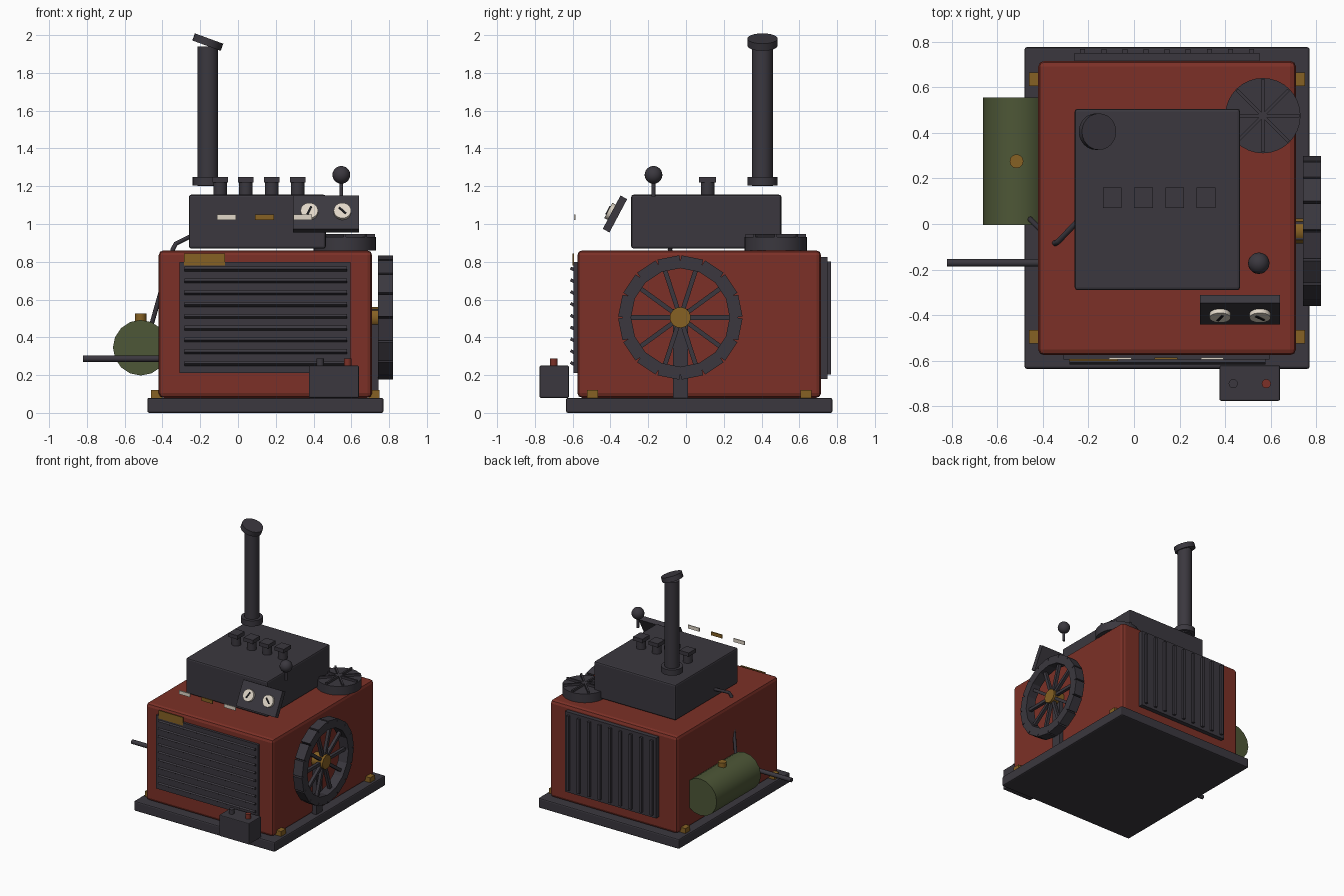
import bpy, math
from mathutils import Vector, Matrix

cube = bpy.data.objects.get("Cube")
if cube:
    bpy.data.objects.remove(cube, do_unlink=True)


def material(name, r, g, b):
    m = bpy.data.materials.new(name)
    m.use_nodes = True
    m.diffuse_color = (r, g, b, 1)
    m.node_tree.nodes["Principled BSDF"].inputs["Base Color"].default_value = (r, g, b, 1)
    return m


RED = material("oxide red", 0.2, 0.03, 0.02)
IRON = material("dark iron", 0.043, 0.039, 0.049)
GREEN = material("olive green", 0.075, 0.095, 0.038)
BRASS = material("brass", 0.24, 0.12, 0.017)
WHITE = material("ivory", 0.75, 0.68, 0.58)
BLACK = material("black", 0.012, 0.012, 0.014)


def finish(name, mat, smooth=False):
    ob = bpy.context.object
    ob.name = ob.data.name = name
    ob.data.materials.append(mat)
    if smooth:
        bpy.ops.object.shade_smooth_by_angle(angle=math.radians(35))
    return ob


def box(name, centre, size, mat, bevel=0, rot=(0, 0, 0)):
    bpy.ops.mesh.primitive_cube_add(size=1, location=centre, rotation=rot)
    ob = finish(name, mat)
    ob.data.transform(Matrix.Diagonal((*size, 1)))
    if bevel:
        mod = ob.modifiers.new("edge", "BEVEL")
        mod.width, mod.segments = bevel, 2
    return ob


def span(name, x, y, z, mat, bevel=0):
    """Box from its limits along each axis."""
    lims = (x, y, z)
    return box(name, [(a + b) / 2 for a, b in lims], [b - a for a, b in lims], mat, bevel)


def rod(name, start, end, radius, mat, sides=24):
    a, b = Vector(start), Vector(end)
    turn = (b - a).to_track_quat("Z", "Y").to_euler()
    bpy.ops.mesh.primitive_cylinder_add(vertices=sides, radius=radius, depth=(b - a).length,
                                        location=(a + b) / 2, rotation=turn)
    return finish(name, mat, True)


# Base plate, housing and engine block
span("base_plate", (-0.48, 0.77), (-0.635, 0.775), (0, 0.08), IRON, 0.01)
span("housing", (-0.42, 0.71), (-0.575, 0.715), (0.08, 0.86), RED, 0.025)
span("engine_block", (-0.26, 0.465), (-0.29, 0.505), (0.87, 1.155), IRON, 0.012)

# Mounting feet
for x in (-0.43, 0.72):
    for y in (-0.495, 0.635):
        box("mounting_foot", (x, y, 0.1), (0.06, 0.06, 0.04), BRASS)

# Exhaust stack with collar and tilted rain cap
rod("exhaust_stack", (-0.16, 0.405, 1.2), (-0.16, 0.405, 1.94), 0.055, IRON)
rod("exhaust_collar", (-0.16, 0.405, 1.205), (-0.16, 0.405, 1.25), 0.08, IRON)
tilt = Vector((math.sin(0.35), 0, math.cos(0.35))) * 0.02
cap = Vector((-0.16, 0.405, 1.963))
rod("rain_cap", cap - tilt, cap + tilt, 0.08, IRON)

# Four plugs along the block
for i in range(4):
    x = -0.095 + 0.137 * i
    rod("plug_stem", (x, 0.115, 1.15), (x, 0.115, 1.23), 0.036, IRON, 16)
    box("plug_cap", (x, 0.115, 1.235), (0.082, 0.09, 0.03), IRON)

# Control lever
rod("lever_rod", (0.547, -0.172, 1.145), (0.547, -0.172, 1.25), 0.01, IRON, 12)
bpy.ops.mesh.primitive_uv_sphere_add(segments=20, ring_count=12, radius=0.047,
                                     location=(0.547, -0.172, 1.26))
finish("lever_knob", IRON, True)

# Sloping gauge panel with two dials
lean = math.radians(-28)
panel = Vector((0.465, -0.376, 1.053))
frame = Matrix.Translation(panel) @ Matrix.Rotation(lean, 4, "X")
box("gauge_panel", panel, (0.35, 0.04, 0.2), IRON, 0, (lean, 0, 0))
for x, angle in ((-0.0875, 25), (0.0875, -45)):
    rod("gauge_dial", frame @ Vector((x, -0.015, 0)), frame @ Vector((x, -0.04, 0)), 0.046, WHITE)
    needle = box("gauge_needle", (0, 0, 0), (0.01, 0.006, 0.05), BLACK)
    needle.matrix_world = (frame @ Matrix.Translation((x, -0.042, 0))
                           @ Matrix.Rotation(math.radians(angle), 4, "Y"))

# Round cooling fan cover with raised vanes
fan = Vector((0.565, 0.475, 0))
rod("fan_cover", fan + Vector((0, 0, 0.86)), fan + Vector((0, 0, 0.93)), 0.165, IRON, 32)
for i in range(4):
    box("fan_vane", fan + Vector((0, 0, 0.936)), (0.32, 0.014, 0.022), IRON,
        0, (0, 0, math.pi / 4 * i))

# Flywheel: segmented rim, spokes, hub and support post
hub = Vector((0.78, -0.03, 0.505))


def around(angle, radius):
    return hub + Vector((0, math.cos(angle), math.sin(angle))) * radius


for i in range(16):
    a = math.tau * (i + 0.5) / 16
    box("flywheel_rim", around(a, 0.29), (0.08, 0.068, 0.117), IRON, 0, (a, 0, 0))
for i in range(10):
    a = math.tau * i / 10
    box("flywheel_spoke", around(a, 0.155), (0.025, 0.23, 0.024), IRON, 0, (a, 0, 0))
rod("flywheel_hub", hub - Vector((0.07, 0, 0)), hub + Vector((0.03, 0, 0)), 0.055, BRASS)
span("flywheel_post", (0.705, 0.745), (-0.07, 0.01), (0.08, 0.55), IRON)

# Front grille with angled slats
span("front_grille", (-0.31, 0.595), (-0.595, -0.57), (0.21, 0.8), IRON)
for i in range(9):
    box("front_slat", (0.147, -0.598, 0.26 + 0.0625 * i), (0.86, 0.03, 0.016), IRON,
        0, (math.radians(-30), 0, 0))

# Rear radiator with upright fins
span("rear_radiator", (-0.26, 0.55), (0.71, 0.75), (0.18, 0.825), IRON)
for i in range(9):
    box("rear_fin", (-0.225 + 0.0925 * i, 0.755, 0.5025), (0.022, 0.026, 0.6), IRON)

# Maker's plate and label strips
span("brass_plate", (-0.285, -0.07), (-0.6, -0.592), (0.78, 0.845), BRASS)
for x, mat in ((-0.06, WHITE), (0.14, BRASS), (0.343, WHITE)):
    box("label_strip", (x, -0.59, 1.035), (0.1, 0.008, 0.028), mat)

# Battery with two terminals
span("battery", (0.375, 0.64), (-0.775, -0.62), (0.08, 0.25), IRON, 0.006)
for x, mat in ((0.435, IRON), (0.58, RED)):
    rod("battery_terminal", (x, -0.7, 0.24), (x, -0.7, 0.287), 0.02, mat, 16)

# Fuel tank, filler cap and starting handle
rod("fuel_tank", (-0.515, -0.005, 0.345), (-0.515, 0.555, 0.345), 0.147, GREEN, 16)
rod("filler_cap", (-0.515, 0.275, 0.47), (-0.515, 0.275, 0.525), 0.03, BRASS)
rod("starting_handle", (-0.82, -0.17, 0.287), (-0.4, -0.17, 0.287), 0.017, IRON, 16)

# Fuel line from the tank up to the block
path = [(-0.24, 0.02, 0.94), (-0.33, -0.075, 0.895), (-0.345, -0.085, 0.865), (-0.46, 0.025, 0.46)]
curve = bpy.data.curves.new("fuel_line", "CURVE")
curve.dimensions = "3D"
curve.bevel_depth = 0.012
curve.use_fill_caps = True
line = curve.splines.new("POLY")
line.points.add(len(path) - 1)
for point, co in zip(line.points, path):
    point.co = (*co, 1)
curve.materials.append(IRON)
bpy.context.collection.objects.link(bpy.data.objects.new("fuel_line", curve))
